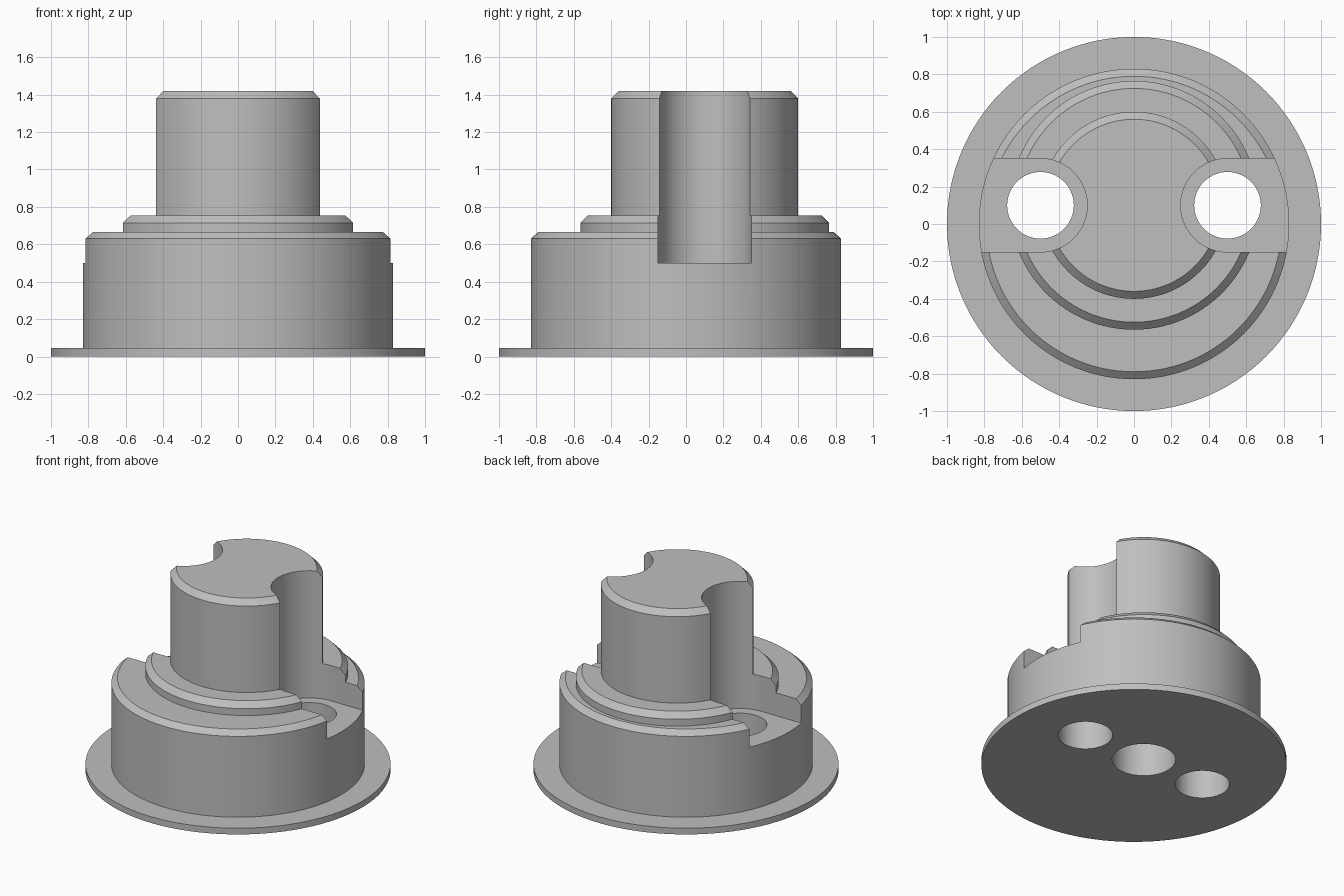
import bpy, bmesh
from math import sin, cos, pi, radians

if "Cube" in bpy.data.objects:
    bpy.data.objects.remove(bpy.data.objects["Cube"], do_unlink=True)

SEGMENTS = 128
OFFSET_Y = 0.1      # the boss, step and holes share this offset axis

grey = bpy.data.materials.new("plain grey")
grey.use_nodes = True
grey.diffuse_color = (0.52, 0.52, 0.52, 1)
grey.node_tree.nodes["Principled BSDF"].inputs["Base Color"].default_value = (0.52, 0.52, 0.52, 1)


def loft(name, rings):
    """Closed solid from a stack of matching point rings."""
    bm = bmesh.new()
    loops = [[bm.verts.new(p) for p in ring] for ring in rings]
    n = len(loops[0])
    for low, high in zip(loops, loops[1:]):
        for i in range(n):
            j = (i + 1) % n
            bm.faces.new((low[i], low[j], high[j], high[i]))
    bm.faces.new(loops[0][::-1])
    bm.faces.new(loops[-1])
    bmesh.ops.recalc_face_normals(bm, faces=bm.faces)
    mesh = bpy.data.meshes.new(name)
    bm.to_mesh(mesh)
    bm.free()
    mesh.materials.append(grey)
    obj = bpy.data.objects.new(name, mesh)
    bpy.context.collection.objects.link(obj)
    return obj


def turned(name, x, y, profile):
    """Round solid from (radius, height) pairs."""
    angles = [2 * pi * i / SEGMENTS for i in range(SEGMENTS)]
    return loft(name, [[(x + r * cos(a), y + r * sin(a), z) for a in angles] for r, z in profile])


def slot(name, side):
    """Round-ended pocket that runs out through the rim."""
    half = SEGMENTS // 2
    outline = [(0.5 - 0.25 * sin(pi * i / half), OFFSET_Y + 0.25 * cos(pi * i / half))
               for i in range(half + 1)]
    outline += [(1.2, OFFSET_Y - 0.25), (1.2, OFFSET_Y + 0.25)]
    return loft(name, [[(side * x, y, z) for x, y in outline] for z in (0.5, 1.6)])


def combine(target, tool, operation):
    mod = target.modifiers.new(tool.name, "BOOLEAN")
    mod.operation, mod.solver, mod.object = operation, "EXACT", tool
    bpy.context.view_layer.objects.active = target
    bpy.ops.object.modifier_apply(modifier=mod.name)
    bpy.data.objects.remove(tool, do_unlink=True)


# Flange with the stepped, chamfered hub on top
hub = turned("flanged_hub", 0, 0, [(1, 0), (1, 0.045)])
combine(hub, turned("drum", 0, 0, [(0.83, 0.02), (0.83, 0.63), (0.79, 0.665)]), "UNION")
combine(hub, turned("step", 0, OFFSET_Y, [(0.665, 0.55), (0.665, 0.715), (0.625, 0.755)]), "UNION")
combine(hub, turned("boss", 0, OFFSET_Y, [(0.5, 0.6), (0.5, 1.38), (0.46, 1.42)]), "UNION")

# Side pockets and the bolt holes through their floors
for side in (-1, 1):
    combine(hub, slot("pocket", side), "DIFFERENCE")
    combine(hub, turned("bolt_hole", side * 0.5, OFFSET_Y, [(0.178, -0.1), (0.178, 0.6)]), "DIFFERENCE")

# Blind centre bore from below
combine(hub, turned("centre_bore", 0, OFFSET_Y, [(0.208, -0.1), (0.208, 1.2)]), "DIFFERENCE")

# Smooth walls with crisp edges
bpy.ops.object.select_all(action="DESELECT")
hub.select_set(True)
bpy.context.view_layer.objects.active = hub
bpy.ops.object.shade_smooth_by_angle(angle=radians(25))
